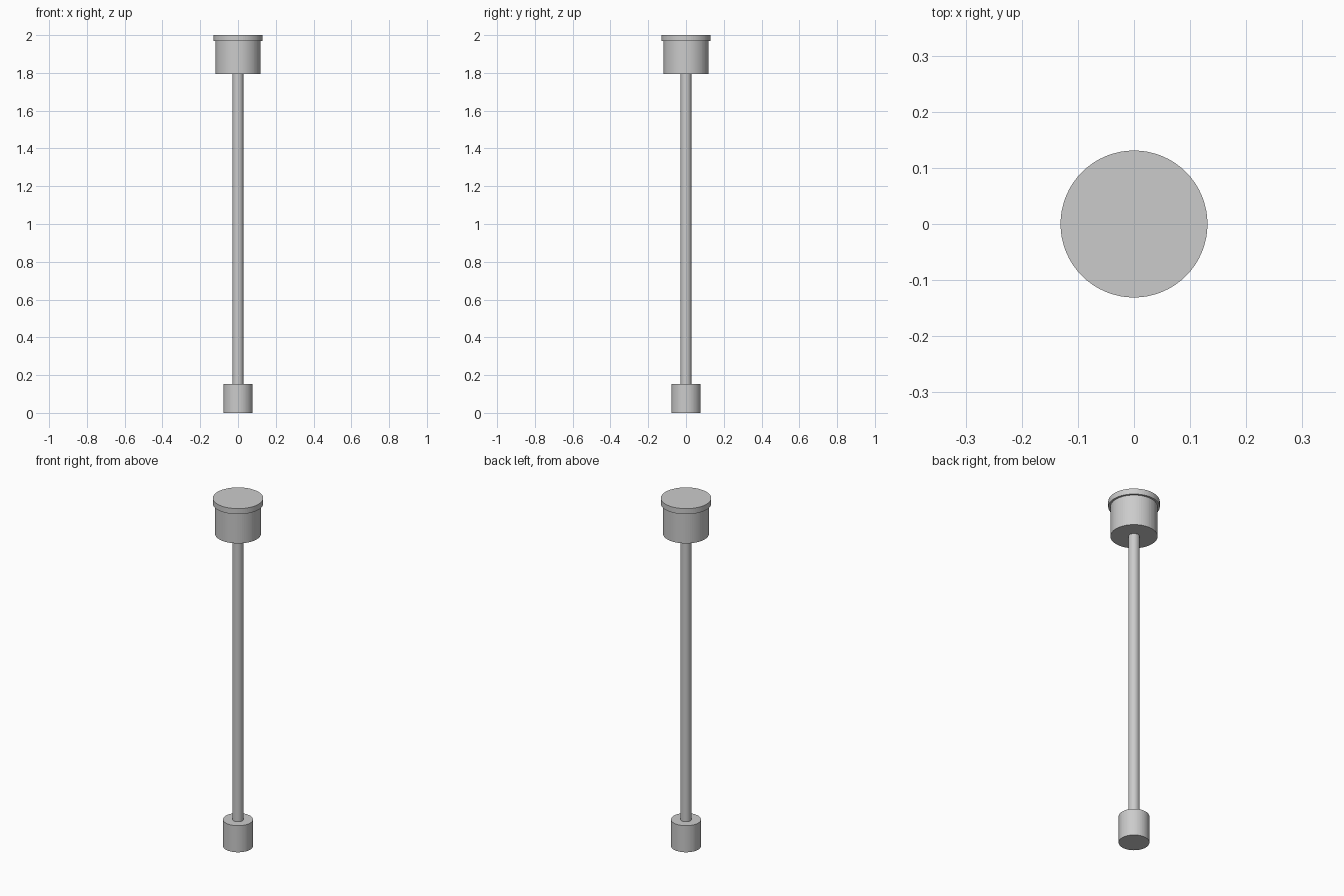
import bpy

# Remove the default cube
cube = bpy.data.objects.get("Cube")
if cube:
    bpy.data.objects.remove(cube, do_unlink=True)

# Single light grey material
GREY = (0.6, 0.6, 0.6, 1.0)
grey = bpy.data.materials.new("light_grey")
grey.use_nodes = True
grey.diffuse_color = GREY
grey.node_tree.nodes["Principled BSDF"].inputs["Base Color"].default_value = GREY


def cylinder(name, radius, bottom, top, sides=64):
    """Upright closed cylinder between two heights."""
    bpy.ops.mesh.primitive_cylinder_add(
        vertices=sides, radius=radius, depth=top - bottom,
        location=(0, 0, (bottom + top) / 2))
    part = bpy.context.object
    part.name = name
    part.data.name = name
    part.data.materials.append(grey)
    return part


# Foot, rod, head and the overhanging cap
cylinder("foot", 0.078, 0.0, 0.153)
cylinder("rod", 0.029, 0.153, 1.795)
cylinder("head", 0.12, 1.795, 1.968)
cylinder("cap", 0.131, 1.968, 2.0)
